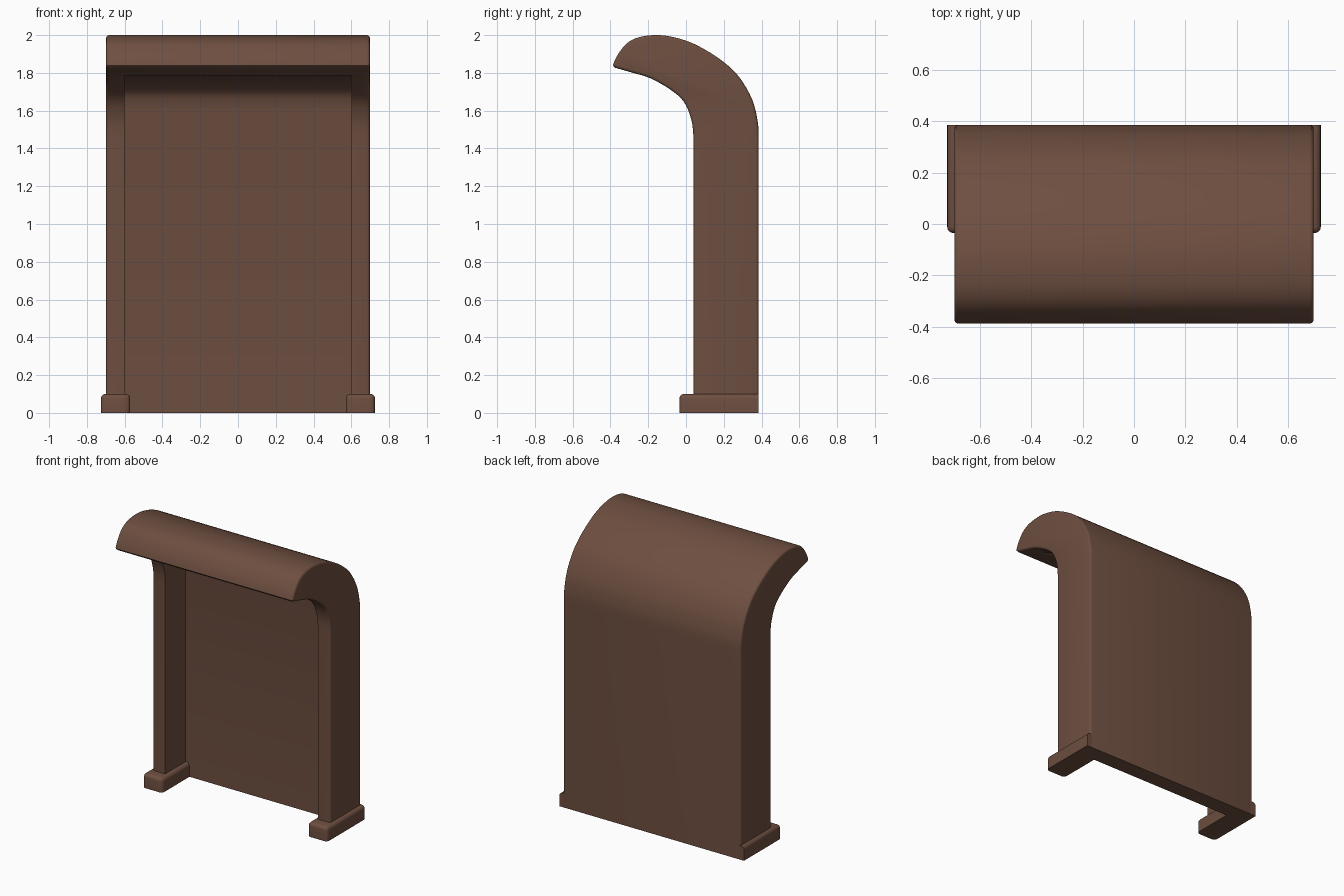
import bpy, bmesh, math
from mathutils import Vector

if "Cube" in bpy.data.objects:
    bpy.data.objects.remove(bpy.data.objects["Cube"])

brown = bpy.data.materials.new("warm brown")
brown.diffuse_color = (0.155, 0.077, 0.051, 1)
brown.use_nodes = True
brown.node_tree.nodes["Principled BSDF"].inputs["Base Color"].default_value = brown.diffuse_color


def smooth(points, steps=4):
    """Catmull-Rom curve through (y, z) points."""
    pts = [Vector(p) for p in points]
    pts = [pts[0]] + pts + [pts[-1]]
    out = []
    for a, b, c, d in zip(pts, pts[1:], pts[2:], pts[3:]):
        for i in range(steps):
            t = i / steps
            out.append(0.5 * (2 * b + (c - a) * t + (2 * a - 5 * b + 4 * c - d) * t * t
                              + (3 * b - a - 3 * c + d) * t ** 3))
    return out + [pts[-1]]


def extrude_profile(name, profile, x0, x1, bevel=0.0):
    """Extrude a (y, z) outline along x; round the two end rims above the floor."""
    bm = bmesh.new()
    verts = [bm.verts.new((x0, p[0], p[1])) for p in profile]
    face = bm.faces.new(verts)
    new = bmesh.ops.extrude_face_region(bm, geom=[face])["geom"]
    bmesh.ops.translate(bm, vec=(x1 - x0, 0, 0),
                        verts=[g for g in new if isinstance(g, bmesh.types.BMVert)])
    bmesh.ops.recalc_face_normals(bm, faces=bm.faces)
    if bevel:
        rims = [e for e in bm.edges if abs(e.verts[0].co.x - e.verts[1].co.x) < 1e-5
                and max(v.co.z for v in e.verts) > 0.001]
        bmesh.ops.bevel(bm, geom=rims, offset=bevel, segments=3, profile=0.5,
                        affect='EDGES', clamp_overlap=True)
    return finish(name, bm)


def finish(name, bm):
    mesh = bpy.data.meshes.new(name)
    bm.to_mesh(mesh)
    bm.free()
    mesh.materials.append(brown)
    obj = bpy.data.objects.new(name, mesh)
    bpy.context.collection.objects.link(obj)
    return obj


def shade(obj):
    bpy.ops.object.select_all(action='DESELECT')
    obj.select_set(True)
    bpy.context.view_layer.objects.active = obj
    bpy.ops.object.shade_smooth_by_angle(angle=math.radians(35))


# Hooked shell: side posts, back panel and curved hood in one outline
outer = smooth([(0.385, 1.45), (0.38, 1.54), (0.35, 1.66), (0.28, 1.78), (0.19, 1.865),
                (0.07, 1.94), (-0.03, 1.98), (-0.14, 2.0), (-0.245, 1.99),
                (-0.315, 1.955), (-0.365, 1.89), (-0.387, 1.84)])
under = smooth([(-0.375, 1.827), (-0.28, 1.8), (-0.19, 1.772), (-0.085, 1.713),
                (-0.01, 1.645), (0.03, 1.545), (0.04, 1.45)])
shell = extrude_profile("curved_shell",
                        [(0.385, 0)] + outer + under + [(0.04, 0)], -0.698, 0.698, 0.018)

# Recess between the posts, cut out of the shell
roof = smooth([(-0.25, 1.787), (0.0, 1.775), (0.12, 1.758), (0.2, 1.727),
               (0.25, 1.68), (0.27, 1.61)])
cutter = extrude_profile("recess_cutter",
                         [(-0.6, -0.1), (-0.6, 1.78)] + roof + [(0.27, -0.1)], -0.6, 0.6)
cutter.hide_render = True
mod = shell.modifiers.new("recess", 'BOOLEAN')
mod.operation = 'DIFFERENCE'
mod.solver = 'EXACT'
mod.object = cutter
graph = bpy.context.evaluated_depsgraph_get()
cut_mesh = bpy.data.meshes.new_from_object(shell.evaluated_get(graph))
shell.modifiers.clear()
shell.data = cut_mesh
bpy.data.objects.remove(cutter)
shade(shell)

# Feet: rounded blocks under each post, square at the back and floor
for side, name in ((-1, "left_foot"), (1, "right_foot")):
    bm = bmesh.new()
    bmesh.ops.create_cube(bm, size=1)
    for v in bm.verts:
        v.co = (side * 0.648 + v.co.x * 0.155, 0.175 + v.co.y * 0.42, 0.05 + v.co.z * 0.1)
    edges = [e for e in bm.edges
             if all(v.co.z > 0.09 for v in e.verts) and any(v.co.y < 0.3 for v in e.verts)
             or all(v.co.y < 0 for v in e.verts) and any(v.co.z > 0.09 for v in e.verts)]
    bmesh.ops.bevel(bm, geom=edges, offset=0.024, segments=4, profile=0.5, affect='EDGES')
    shade(finish(name, bm))
